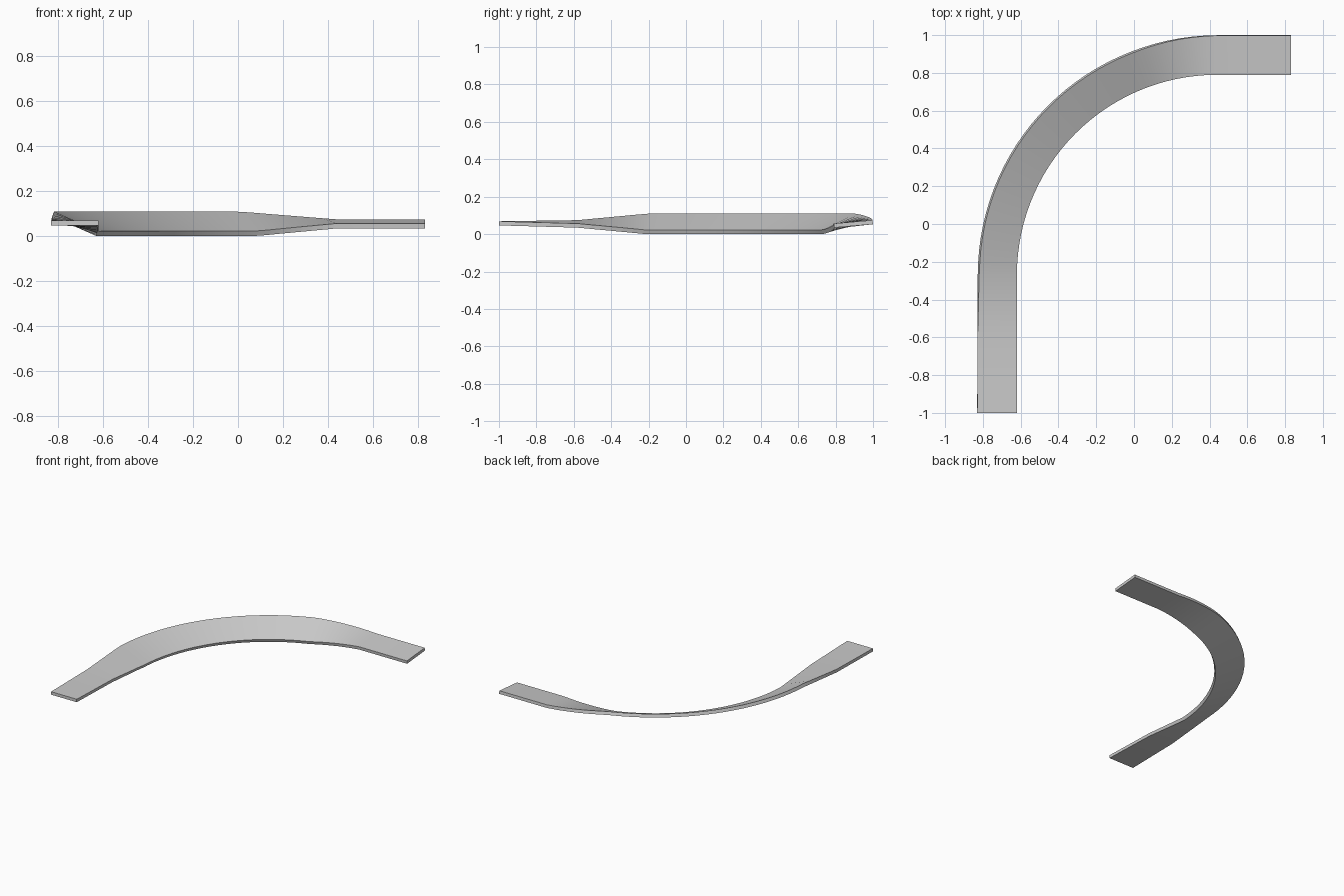
import bpy, bmesh, math

if "Cube" in bpy.data.objects:
    bpy.data.objects.remove(bpy.data.objects["Cube"])

# Banked road curve: straight run-in, quarter turn, short run-out
CX, CY = 0.44, -0.27            # centre of the turn
R_OUT, R_IN = 1.27, 1.06        # edge radii
R_MID = (R_OUT + R_IN) / 2
MID_Z, THICK, WIDTH = 0.0655, 0.022, R_OUT - R_IN
RUN_IN = CY + 1.0
ARC = R_MID * math.pi / 2
TOTAL = RUN_IN + ARC + 0.83 - CX

# Half height difference between the two edges, along the path
BANK = [(0, 0), (0.42, 0.009), (0.79, 0.0435),
        (RUN_IN + ARC * 7 / 9, 0.0435), (RUN_IN + ARC, 0.009), (TOTAL, 0.009)]


def bank_at(s):
    for (a, ha), (b, hb) in zip(BANK, BANK[1:]):
        if s <= b + 1e-6:
            return ha + (hb - ha) * (s - a) / (b - a)
    return BANK[-1][1]


def place(s, radius):
    """Point in plan at path length s and distance radius from the turn centre."""
    t = min(max((s - RUN_IN) / R_MID, 0), math.pi / 2)
    x = CX - radius * math.cos(t)
    y = CY + radius * math.sin(t)
    if s < RUN_IN:
        y -= RUN_IN - s
    if s > RUN_IN + ARC:
        x += s - RUN_IN - ARC
    return x, y


def section(s):
    h = bank_at(s)
    full = h / 0.0435
    out = 0.009 * full           # underside leans outward with the bank
    top_out = R_OUT - 0.012 * full
    z = MID_Z + 0.003 * max(0, 1 - h / 0.009)
    return [(*place(s, top_out), z + h),
            (*place(s, R_IN), z - h),
            (*place(s, R_IN + out), z - h - THICK),
            (*place(s, top_out + out), z + h - THICK)]


stations = [0, 0.21, 0.42, 0.52, 0.62]
stations += [RUN_IN + ARC * i / 30 for i in range(31)] + [TOTAL]

bm = bmesh.new()
rings = [[bm.verts.new(p) for p in section(s)] for s in stations]
for a, b in zip(rings, rings[1:]):
    for i in range(4):
        j = (i + 1) % 4
        bm.faces.new((a[i], a[j], b[j], b[i]))
bm.faces.new(rings[0])
bm.faces.new(rings[-1])
bmesh.ops.recalc_face_normals(bm, faces=bm.faces)

mesh = bpy.data.meshes.new("banked_road_curve")
bm.to_mesh(mesh)
bm.free()
road = bpy.data.objects.new("banked_road_curve", mesh)
bpy.context.collection.objects.link(road)

# Plain grey surface
grey = bpy.data.materials.new("light grey")
grey.diffuse_color = (0.6, 0.6, 0.6, 1)
grey.use_nodes = True
grey.node_tree.nodes["Principled BSDF"].inputs["Base Color"].default_value = grey.diffuse_color
mesh.materials.append(grey)

bpy.context.view_layer.objects.active = road
road.select_set(True)
bpy.ops.object.shade_smooth_by_angle(angle=math.radians(30))
